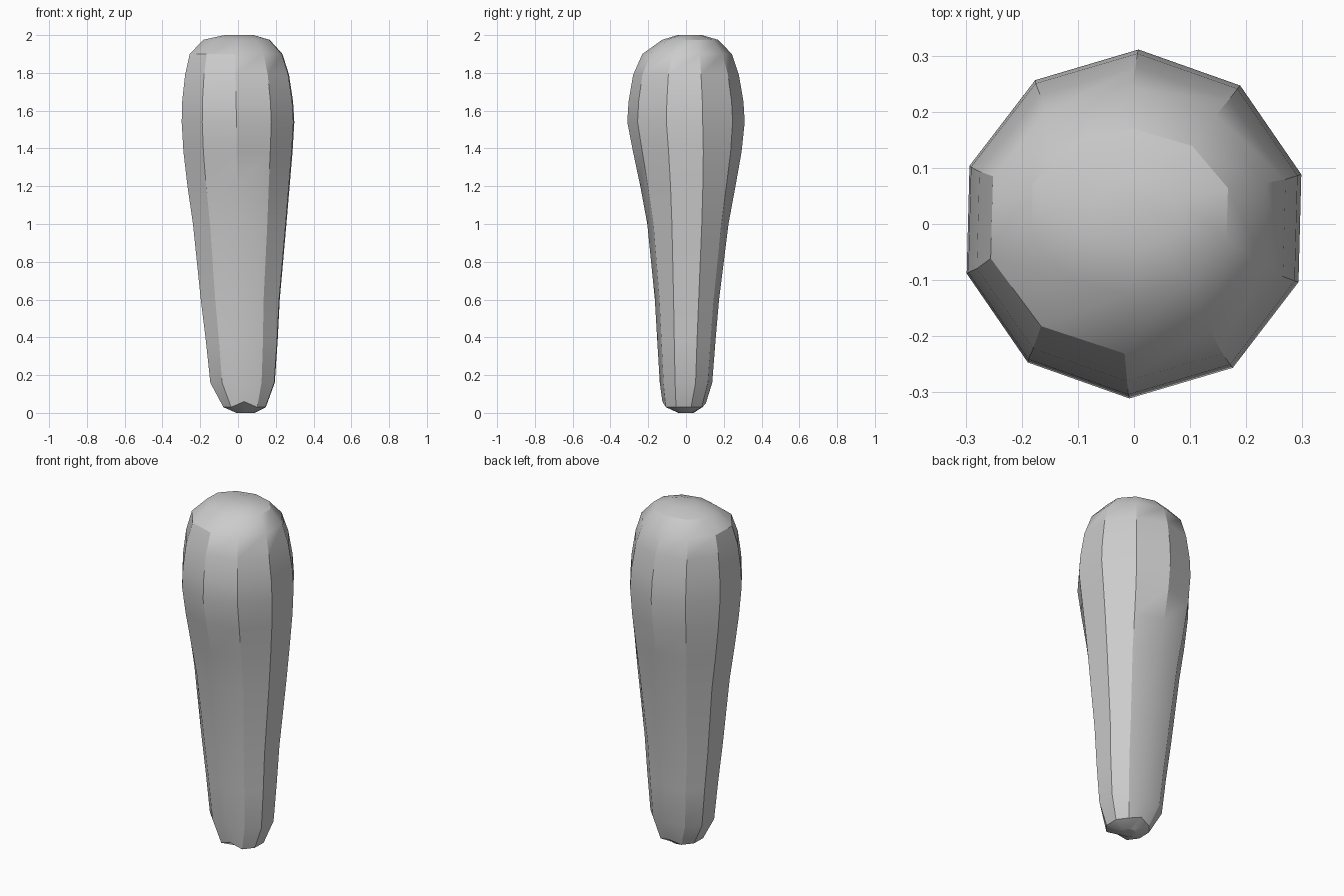
import bpy
import bmesh
from math import sin, cos, radians, copysign

cube = bpy.data.objects.get("Cube")
if cube:
    bpy.data.objects.remove(cube, do_unlink=True)

SIDES = 10
PHASE = radians(16.5)
FRONT, BACK = 7, 2  # corner numbers facing -y and +y


def make_material(name, colour):
    mat = bpy.data.materials.new(name)
    mat.use_nodes = True
    mat.diffuse_color = colour
    mat.node_tree.nodes["Principled BSDF"].inputs["Base Color"].default_value = colour
    return mat


def ring_points(z, cx, cy, rx, ry, power):
    """Ten-sided section; a power under 1 flattens its front and back."""
    for i in range(SIDES):
        a = PHASE + radians(360 * i / SIDES)
        depth = copysign(abs(sin(a)) ** power, sin(a))
        yield (cx + rx * cos(a), cy + ry * depth, z)


def loft(name, rings, mat):
    """Skin a stack of rings and close both ends."""
    bm = bmesh.new()
    loops = [[bm.verts.new(p) for p in ring_points(*ring)] for ring in rings]
    # front and back corners of the tip rim are pulled up
    loops[1][FRONT].co.z += 0.03
    loops[1][BACK].co.z += 0.02
    for low, high in zip(loops, loops[1:]):
        for i in range(SIDES):
            j = (i + 1) % SIDES
            bm.faces.new((low[i], low[j], high[j], high[i]))
    bm.faces.new(list(reversed(loops[0])))
    bm.faces.new(loops[-1])
    bmesh.ops.recalc_face_normals(bm, faces=bm.faces)
    mesh = bpy.data.meshes.new(name)
    bm.to_mesh(mesh)
    bm.free()
    mesh.materials.append(mat)
    obj = bpy.data.objects.new(name, mesh)
    bpy.context.collection.objects.link(obj)
    return obj


grey = make_material("plain grey", (0.6, 0.6, 0.6, 1))

# Tapered club body: z, centre x, centre y, radius x, radius y, section power
profile = [
    (0.0, 0.04, 0.0, 0.05, 0.04, 1),
    (0.03, 0.035, -0.01, 0.117, 0.115, 0.9),
    (0.16, 0.024, 0.0, 0.178, 0.139, 0.8),
    (0.38, 0.02, 0.002, 0.198, 0.154, 0.8),
    (0.6, 0.012, 0.005, 0.218, 0.17, 0.8),
    (1.0, 0.009, 0.01, 0.258, 0.215, 0.85),
    (1.2, 0.003, 0.01, 0.282, 0.252, 0.92),
    (1.38, 0.0, 0.007, 0.301, 0.287, 0.97),
    (1.54, 0.0, 0.0, 0.311, 0.311, 1),
    (1.65, -0.002, 0.0, 0.306, 0.304, 1),
    (1.79, -0.005, 0.0, 0.287, 0.28, 1),
    (1.9, -0.01, 0.006, 0.256, 0.237, 1),
    (1.975, -0.008, 0.022, 0.183, 0.148, 1),
    (2.0, 0.005, 0.02, 0.08, 0.065, 1),
]
body = loft("club_body", profile, grey)

bpy.ops.object.select_all(action="DESELECT")
body.select_set(True)
bpy.context.view_layer.objects.active = body
bpy.ops.object.shade_smooth_by_angle(angle=radians(30))
